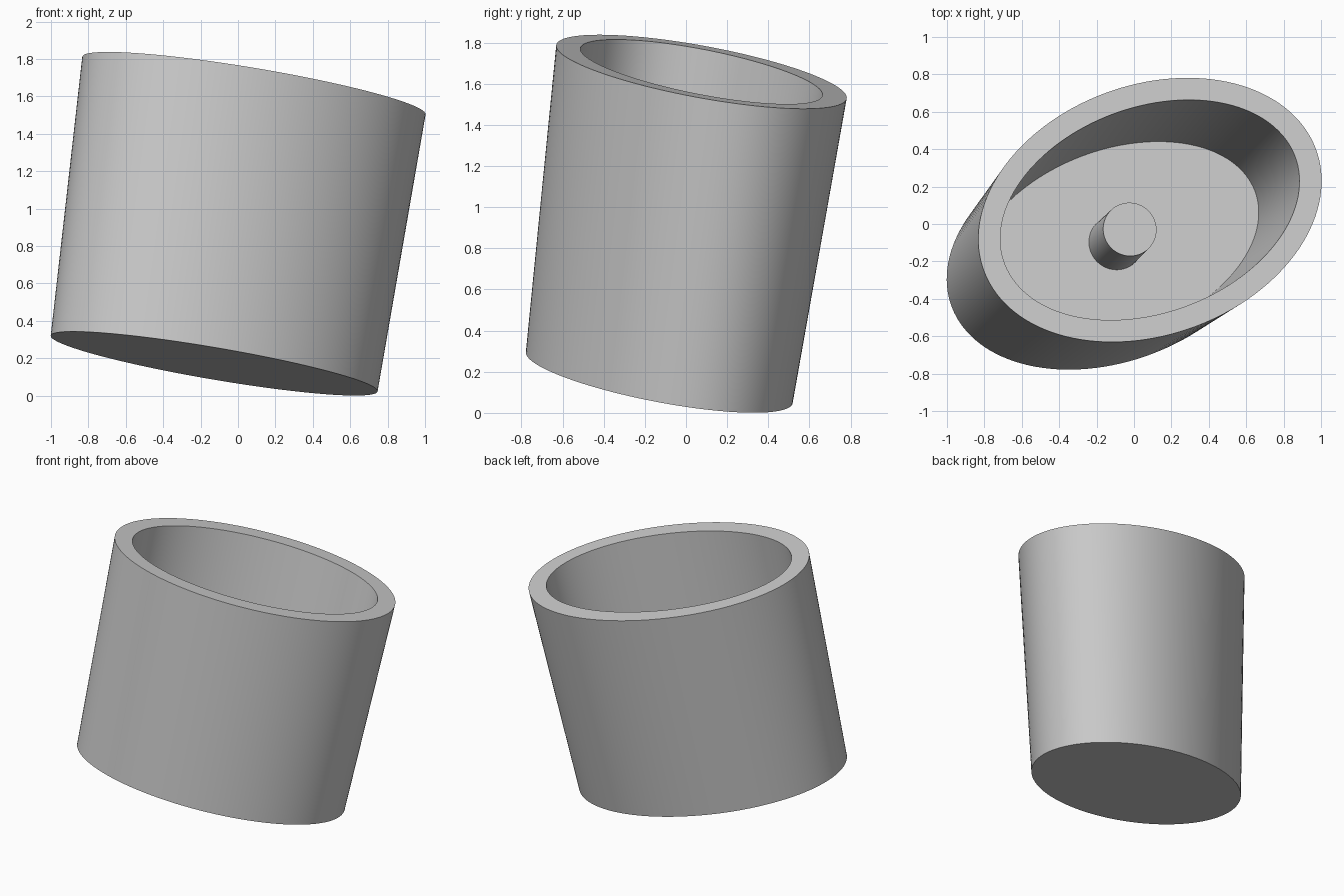
import bpy, bmesh, math
from mathutils import Matrix, Vector

if "Cube" in bpy.data.objects:
    bpy.data.objects.remove(bpy.data.objects["Cube"])

SEG = 128
LENGTH = 1.515           # along the tilted axis
WALL = 0.12
A0, B0 = 0.918, 0.609    # base ellipse half axes
A1, B1 = 0.961, 0.671    # rim ellipse half axes

# Tilted local frame: w is the axis, u the long direction of the oval
w = Vector((0.2125, 0.205, 1.485)).normalized()
ang = math.radians(20.6)
u = Vector((math.cos(ang), math.sin(ang), 0))
u.z = -(u.x * w.x + u.y * w.y) / w.z
u.normalize()
v = w.cross(u)
frame = Matrix((u, v, w)).transposed().to_4x4()
frame.translation = (-0.1275, -0.13, 0.172)


def oval(t, inset=0.0):
    """Oval section at fraction t of the height."""
    return (A0 + (A1 - A0) * t - inset, B0 + (B1 - B0) * t - inset, LENGTH * t)


def loft(name, sections):
    """Skin a stack of ovals (half axis a, half axis b, height), capping both ends."""
    bm = bmesh.new()
    rings = []
    for a, b, z in sections:
        rings.append([bm.verts.new((a * math.cos(2 * math.pi * i / SEG),
                                    b * math.sin(2 * math.pi * i / SEG), z))
                      for i in range(SEG)])
    for r0, r1 in zip(rings, rings[1:]):
        for i in range(SEG):
            j = (i + 1) % SEG
            bm.faces.new((r0[i], r0[j], r1[j], r1[i]))
    bm.faces.new(rings[0][::-1])
    bm.faces.new(rings[-1])
    bmesh.ops.recalc_face_normals(bm, faces=bm.faces)
    bm.transform(frame)
    mesh = bpy.data.meshes.new(name)
    bm.to_mesh(mesh)
    bm.free()
    obj = bpy.data.objects.new(name, mesh)
    bpy.context.collection.objects.link(obj)
    bpy.ops.object.select_all(action='DESELECT')
    obj.select_set(True)
    bpy.context.view_layer.objects.active = obj
    bpy.ops.object.shade_smooth_by_angle(angle=math.radians(30))
    return obj


# Oval cup: outside wall, rim, inside wall, floor
FLOOR = 0.15
loft("cup", [oval(0), oval(1), oval(1, WALL), oval(FLOOR, WALL)])

# Short round post standing on the cup floor
loft("inner_post", [(0.147, 0.147, LENGTH * (FLOOR - 0.01)),
                    (0.144, 0.144, LENGTH * 0.495)])
